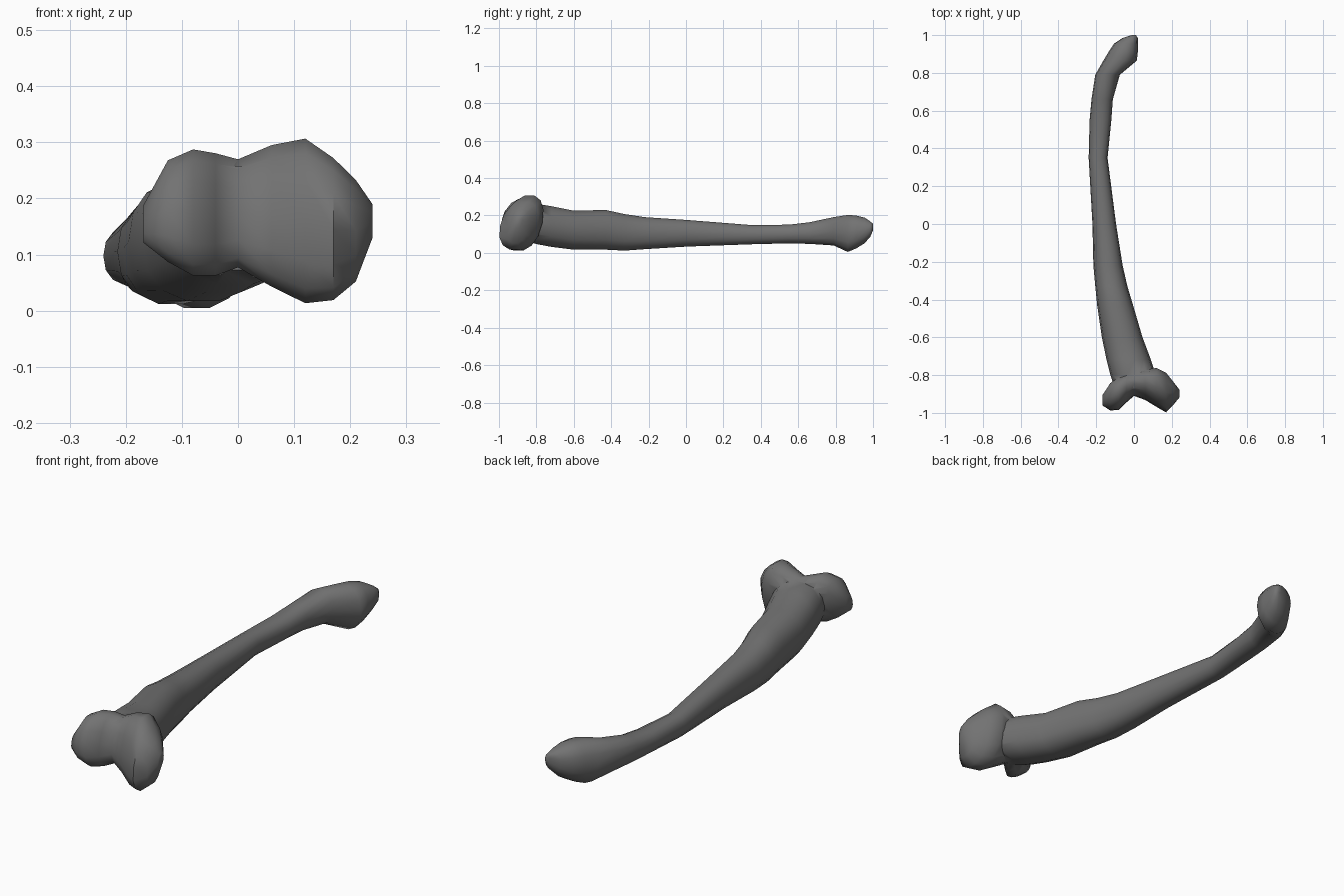
import bpy, bmesh, math
from mathutils import Vector

cube = bpy.data.objects.get("Cube")
if cube:
    bpy.data.objects.remove(cube, do_unlink=True)

bone = bpy.data.materials.new("dark grey bone")
bone.use_nodes = True
colour = (0.17, 0.17, 0.17, 1)
bone.diffuse_color = colour
bone.node_tree.nodes["Principled BSDF"].inputs["Base Color"].default_value = colour

SIDES = 14


def loft(name, rings, place, power=0.88):
    """Skin rounded rings; each ring is (station, a_min, a_max, z_min, z_max)."""
    bm = bmesh.new()
    loops = []
    for station, a0, a1, z0, z1 in rings:
        loop = []
        for i in range(SIDES):
            t = math.tau * i / SIDES
            c, s = math.cos(t), math.sin(t)
            u = math.copysign(abs(c) ** power, c)
            v = math.copysign(abs(s) ** power, s)
            a = (a0 + a1) / 2 + u * (a1 - a0) / 2
            z = (z0 + z1) / 2 + v * (z1 - z0) / 2
            loop.append(bm.verts.new(place(station, a, z)))
        loops.append(loop)
    for p, q in zip(loops, loops[1:]):
        for i in range(SIDES):
            j = (i + 1) % SIDES
            bm.faces.new((p[i], p[j], q[j], q[i]))
    bm.faces.new(loops[0])
    bm.faces.new(loops[-1])
    bmesh.ops.recalc_face_normals(bm, faces=bm.faces)
    mesh = bpy.data.meshes.new(name)
    bm.to_mesh(mesh)
    bm.free()
    mesh.materials.append(bone)
    obj = bpy.data.objects.new(name, mesh)
    bpy.context.collection.objects.link(obj)
    return obj


# Curved shaft running back to the hooked head
shaft = loft("bone_shaft", [
    (-.87, -.10, .10, .07, .26),
    (-.80, -.125, .115, .045, .265),
    (-.72, -.145, .09, .03, .252),
    (-.60, -.17, .045, .015, .228),
    (-.43, -.195, -.005, .015, .232),
    (-.33, -.205, -.035, .01, .21),
    (-.22, -.215, -.06, .018, .193),
    (0, -.22, -.095, .032, .178),
    (.35, -.24, -.14, .045, .15),
    (.55, -.235, -.12, .05, .152),
    (.66, -.225, -.112, .047, .165),
    (.79, -.205, -.075, .038, .193),
    (.865, -.162, .015, .003, .205),
    (.91, -.135, .02, .022, .202),
    (.955, -.105, .02, .05, .19),
    (.985, -.06, .02, .085, .17),
    (1.0, -.012, .01, .12, .155),
], lambda y, x, z: Vector((x, y, z)))

# Paired knuckles, with a saddle between, leaning back toward the top
knuckles = loft("bone_knuckles", [
    (-.168, -.96, -.91, .12, .19),
    (-.125, -.99, -.85, .085, .27),
    (-.08, -.985, -.82, .06, .29),
    (-.04, -.945, -.8, .06, .283),
    (0, -.91, -.8, .075, .272),
    (.06, -.93, -.78, .04, .298),
    (.12, -.965, -.77, .01, .31),
    (.17, -.993, -.79, .016, .275),
    (.21, -.95, -.84, .05, .235),
    (.24, -.92, -.88, .13, .19),
], lambda x, y, z: Vector((x, max(-1, y + (z - .15) * .2), z)))

# Join the two parts into one skin
union = shaft.modifiers.new("union", 'BOOLEAN')
union.operation = 'UNION'
union.solver = 'EXACT'
union.object = knuckles
bpy.ops.object.select_all(action='DESELECT')
shaft.select_set(True)
bpy.context.view_layer.objects.active = shaft
bpy.ops.object.modifier_apply(modifier="union")
bpy.data.objects.remove(knuckles, do_unlink=True)
shaft.name = "bone"
bpy.ops.object.shade_smooth_by_angle(angle=math.radians(70))
